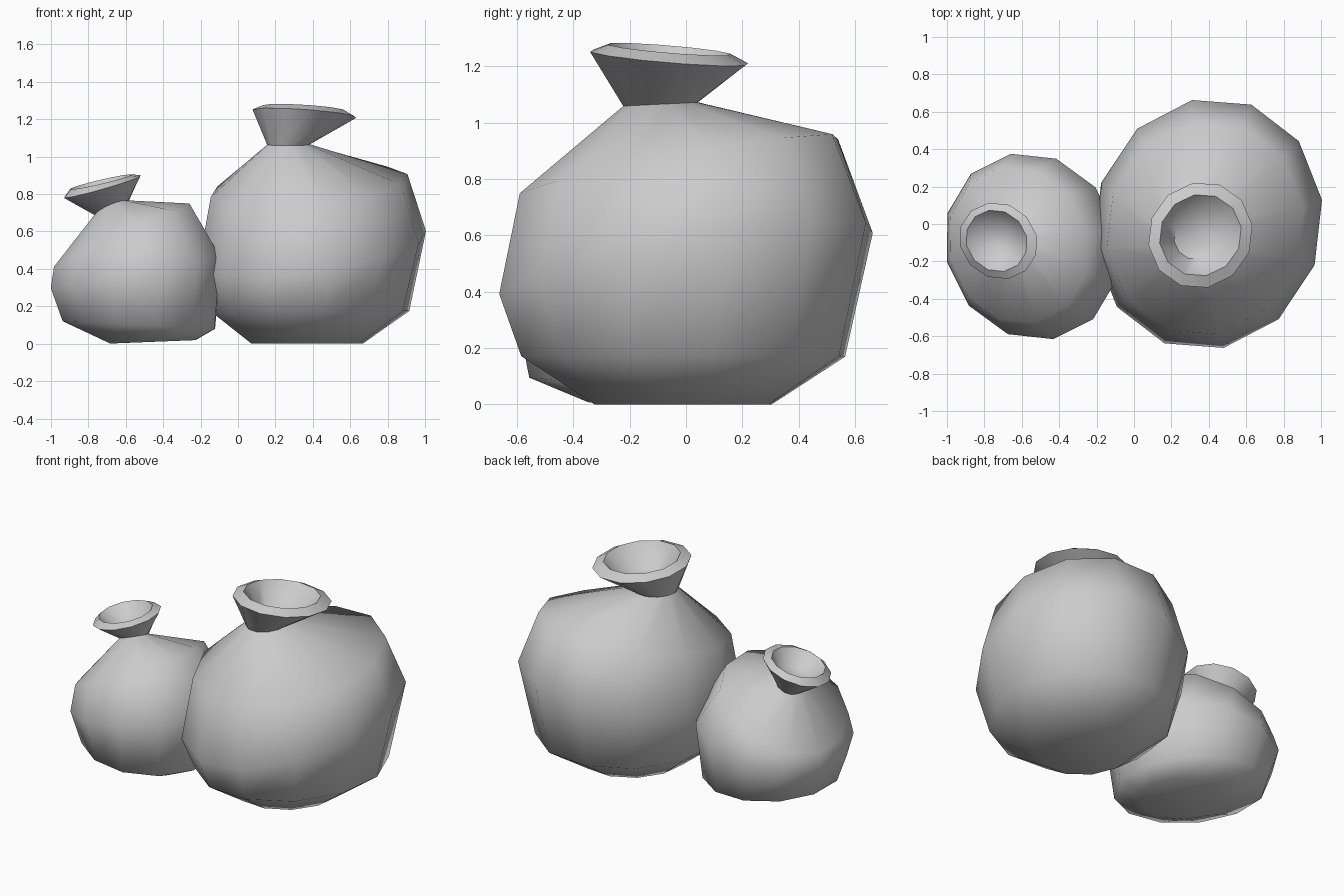
import bpy
import bmesh
import math

SIDES = 12

cube = bpy.data.objects.get("Cube")
if cube:
    bpy.data.objects.remove(cube)

clay = bpy.data.materials.new("grey_clay")
clay.use_nodes = True
grey = (0.6, 0.6, 0.6, 1)
clay.diffuse_color = grey
clay.node_tree.nodes["Principled BSDF"].inputs["Base Color"].default_value = grey


def pot(name, phase, skew_x, skew_y, rings):
    """Loft tilted rings: centre x, y, z, radius x, y, slope along x, y."""
    bm = bmesh.new()
    loops = []
    for cx, cy, cz, rx, ry, sx, sy in rings:
        loop = []
        for i in range(SIDES):
            a = math.radians(phase) + math.tau * i / SIDES
            u, v = rx * math.cos(a), ry * math.sin(a)
            dx, dy = u + skew_x * v, v + skew_y * u
            loop.append(bm.verts.new((cx + dx, cy + dy, max(0, cz + sx * dx + sy * dy))))
        loops.append(loop)
    for low, high in zip(loops, loops[1:]):
        for i in range(SIDES):
            j = (i + 1) % SIDES
            bm.faces.new((low[i], low[j], high[j], high[i]))
    # closed base and floor of the mouth
    bm.faces.new(loops[0][::-1])
    bm.faces.new(loops[-1])
    bmesh.ops.recalc_face_normals(bm, faces=bm.faces)
    mesh = bpy.data.meshes.new(name)
    bm.to_mesh(mesh)
    bm.free()
    mesh.materials.append(clay)
    obj = bpy.data.objects.new(name, mesh)
    bpy.context.collection.objects.link(obj)
    bpy.ops.object.select_all(action='DESELECT')
    obj.select_set(True)
    bpy.context.view_layer.objects.active = obj
    bpy.ops.object.shade_smooth_by_angle(angle=math.radians(58))


# Rings run base, lower belly, belly, shoulder, neck, rim, lip, mouth floor
pot("large_pot", 11, 0.05, 0, [
    (0.37, -0.01, 0, 0.30, 0.32, 0, 0),
    (0.39, -0.01, 0.17, 0.53, 0.585, 0.01, 0),
    (0.395, 0, 0.50, 0.615, 0.675, 0.13, 0.18),
    (0.38, -0.025, 0.845, 0.53, 0.575, 0.08, 0.18),
    (0.27, -0.09, 1.065, 0.115, 0.135, 0, 0.05),
    (0.355, -0.06, 1.23, 0.28, 0.285, -0.065, -0.08),
    (0.355, -0.06, 1.26, 0.22, 0.22, -0.06, -0.08),
    (0.335, -0.07, 1.13, 0.12, 0.12, 0, 0),
])

pot("small_pot", 14, 0, -0.09, [
    (-0.455, -0.12, 0.01, 0.235, 0.24, 0.04, 0),
    (-0.53, -0.12, 0.10, 0.42, 0.44, -0.05, 0),
    (-0.545, -0.12, 0.38, 0.47, 0.50, 0.18, 0),
    (-0.62, -0.11, 0.575, 0.375, 0.42, 0.46, -0.06),
    (-0.675, -0.09, 0.725, 0.09, 0.09, 0.38, -0.25),
    (-0.725, -0.09, 0.84, 0.21, 0.205, 0.29, 0.07),
    (-0.735, -0.09, 0.865, 0.165, 0.165, 0.24, 0.07),
    (-0.71, -0.09, 0.775, 0.085, 0.085, 0.25, 0),
])
